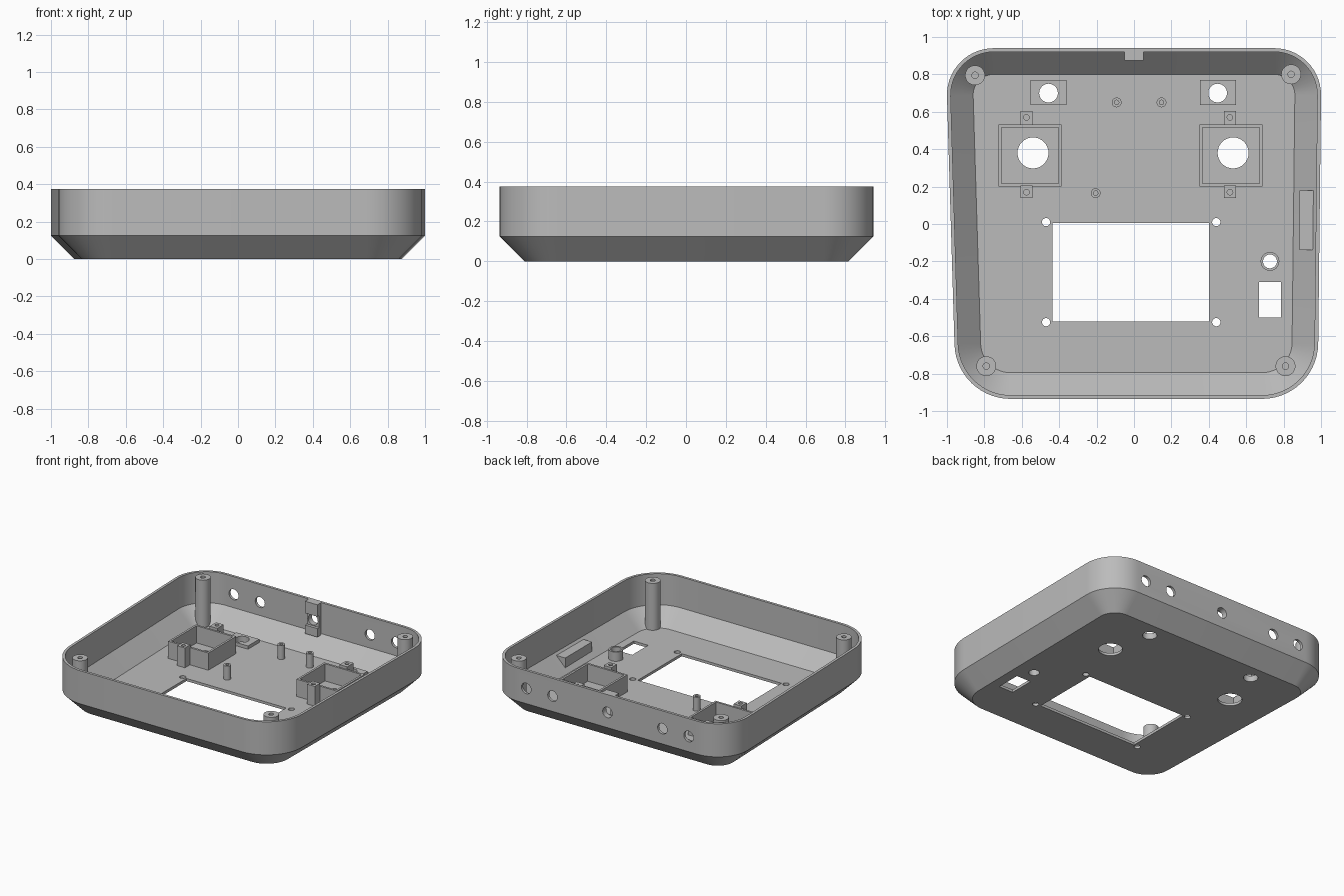
import bpy, bmesh, math
from mathutils import Vector, Matrix

if "Cube" in bpy.data.objects:
    bpy.data.objects.remove(bpy.data.objects["Cube"])

grey = bpy.data.materials.new("plain grey")
grey.use_nodes = True
grey.diffuse_color = (0.5, 0.5, 0.5, 1)
grey.node_tree.nodes["Principled BSDF"].inputs["Base Color"].default_value = (0.5, 0.5, 0.5, 1)

TOP, FLOOR, WALL, BEVEL = 0.375, 0.02, 0.02, 0.125
parts = []


def finish(name, bm):
    bmesh.ops.recalc_face_normals(bm, faces=bm.faces)
    mesh = bpy.data.meshes.new(name)
    bm.to_mesh(mesh)
    bm.free()
    mesh.materials.append(grey)
    ob = bpy.data.objects.new(name, mesh)
    bpy.context.collection.objects.link(ob)
    parts.append(ob)
    return ob


def loft(name, loops, caps=True):
    """Skin a stack of closed point loops, optionally capping both ends."""
    bm = bmesh.new()
    rows = [[bm.verts.new(p) for p in loop] for loop in loops]
    n = len(rows[0])
    for a, b in zip(rows, rows[1:]):
        for i in range(n):
            j = (i + 1) % n
            bm.faces.new((a[i], a[j], b[j], b[i]))
    if caps:
        bm.faces.new(rows[0])
        bm.faces.new(rows[-1])
    return finish(name, bm)


def add_box(bm, x0, x1, y0, y1, z0, z1):
    mat = (Matrix.Translation(((x0 + x1) / 2, (y0 + y1) / 2, (z0 + z1) / 2))
           @ Matrix.Diagonal((x1 - x0, y1 - y0, z1 - z0, 1)))
    bmesh.ops.create_cube(bm, size=1, matrix=mat)


def box(name, *size):
    bm = bmesh.new()
    add_box(bm, *size)
    return finish(name, bm)


def add_rod(bm, x, y, z, r, length, along_y=False):
    mat = Matrix.Translation((x, y, z))
    if along_y:
        mat = mat @ Matrix.Rotation(math.pi / 2, 4, 'X')
    bmesh.ops.create_cone(bm, cap_ends=True, segments=32, radius1=r, radius2=r,
                          depth=length, matrix=mat)


def circle(x, y, r, z, n=32):
    return [(x + r * math.cos(t * math.tau / n), y + r * math.sin(t * math.tau / n), z)
            for t in range(n)]


def rect(x0, x1, y0, y1, z):
    return [(x0, y0, z), (x1, y0, z), (x1, y1, z), (x0, y1, z)]


# Body outline: four corner arcs joined by their common tangents
corners = [(Vector((0.685, -0.635)), 0.30), (Vector((0.75, 0.69)), 0.25),
           (Vector((-0.75, 0.69)), 0.25), (Vector((-0.66, -0.635)), 0.30)]


def tangent_angle(a, b):
    d = b[0] - a[0]
    return math.atan2(d.y, d.x) - math.acos((a[1] - b[1]) / d.length)


def outline(inset, z, steps=14):
    pts = []
    for i, (c, r) in enumerate(corners):
        start = tangent_angle(corners[i - 1], corners[i])
        end = tangent_angle(corners[i], corners[(i + 1) % 4])
        sweep = (end - start) % math.tau
        for k in range(steps + 1):
            t = start + sweep * k / steps
            pts.append((c.x + (r - inset) * math.cos(t), c.y + (r - inset) * math.sin(t), z))
    return pts


shell = loft("tray_shell", [outline(BEVEL, 0), outline(0, BEVEL), outline(0, TOP),
                            outline(WALL, TOP), outline(WALL, BEVEL + 0.015),
                            outline(BEVEL + 0.015, FLOOR)])

# Cutter shared by all drilled parts
cut = bmesh.new()
add_box(cut, -0.435, 0.40, -0.52, 0.005, -0.1, 0.1)      # display window
add_box(cut, 0.667, 0.787, -0.50, -0.31, -0.1, 0.1)      # switch opening
for x in (-0.47, 0.44):
    for y in (0.01, -0.525):
        add_rod(cut, x, y, 0, 0.022, 0.2)
add_rod(cut, 0.727, -0.20, 0, 0.037, 0.3)                # button hole
for x in (-0.54, 0.53):
    add_rod(cut, x, 0.38, 0, 0.083, 0.2)                 # large knob holes
for x in (-0.457, 0.447):
    add_rod(cut, x, 0.70, 0, 0.05, 0.2)                  # small knob holes
for x in (-0.68, -0.46, 0, 0.46, 0.68):
    add_rod(cut, x, 0.92, 0.24, 0.04, 0.2, True)         # back wall sockets
for x in (-0.575, 0.513):
    for y in (0.17, 0.57):
        add_rod(cut, x, y, 0.16, 0.015, 0.1)             # bracket screw holes
cutter = finish("hole_cutter", cut)
parts.remove(cutter)
cutter.hide_render = True

drilled = [shell]

# Square housings with a screw tab on both ends, and low plates behind them
for side, x0, x1, tab in (("right", -0.725, -0.388, -0.575), ("left", 0.35, 0.688, 0.513)):
    t = 0.016
    inner = (x0 + t, x1 - t, 0.2 + t, 0.533 - t)
    outer = (x0, x1, 0.2, 0.533)
    loft(side + "_housing", [rect(*outer, 0.015), rect(*outer, 0.15),
                             rect(*inner, 0.15), rect(*inner, 0.015)], caps=False)
    for end, y0, y1 in (("front", 0.14, 0.205), ("back", 0.528, 0.605)):
        drilled.append(box(f"{side}_{end}_tab", tab - 0.032, tab + 0.032, y0, y1, 0.012, 0.17))
for side, x in (("right", -0.457), ("left", 0.45)):
    drilled.append(box(side + "_knob_plate", x - 0.096, x + 0.096, 0.635, 0.77, 0.012, 0.045))

# Clip behind the middle socket
drilled.append(box("clip_back", -0.052, 0.052, 0.897, 0.925, 0.13, TOP))
box("clip_lower_jaw", -0.052, 0.052, 0.875, 0.90, 0.13, 0.195)
box("clip_upper_jaw", -0.052, 0.052, 0.875, 0.90, 0.285, TOP)

# Drill and bake
for ob in drilled:
    mod = ob.modifiers.new("holes", 'BOOLEAN')
    mod.operation, mod.solver, mod.object = 'DIFFERENCE', 'EXACT', cutter
deps = bpy.context.evaluated_depsgraph_get()
baked = [bpy.data.meshes.new_from_object(ob.evaluated_get(deps)) for ob in drilled]
for ob, mesh in zip(drilled, baked):
    ob.modifiers.clear()
    ob.data = mesh
bpy.data.objects.remove(cutter)

# Corner screw posts, their feet following the sloped wall
posts = [(0.81, -0.76), (0.84, 0.80), (-0.85, 0.795), (-0.79, -0.76)]
for (x, y), (c, r) in zip(posts, corners):
    foot = [(px, py, max(0.012, (Vector((px, py)) - c).length - (r - BEVEL) + 0.012))
            for px, py, _ in circle(x, y, 0.053, 0)]
    loft("corner_post", [foot, circle(x, y, 0.053, TOP), circle(x, y, 0.017, TOP),
                         circle(x, y, 0.017, TOP - 0.1)])

# Board standoffs
for x, y in ((-0.093, 0.65), (0.147, 0.65), (-0.205, 0.165)):
    loft("standoff", [circle(x, y, 0.026, 0.012), circle(x, y, 0.026, 0.125),
                      circle(x, y, 0.012, 0.125), circle(x, y, 0.012, 0.05)])

# Button collar
loft("button_collar", [circle(0.727, -0.2, 0.05, 0.015), circle(0.727, -0.2, 0.05, 0.09),
                       circle(0.727, -0.2, 0.037, 0.09), circle(0.727, -0.2, 0.037, 0.015)],
     caps=False)

# Wedge ledge on the sloped side wall
loft("side_ledge", [[(0.885, y, 0.04), (0.885, y, 0.125), (0.97, y, 0.125)]
                    for y in (-0.14, 0.18)])

# Smooth the round surfaces, keep edges crisp
bpy.ops.object.select_all(action='DESELECT')
for ob in parts:
    ob.select_set(True)
bpy.context.view_layer.objects.active = shell
bpy.ops.object.shade_smooth_by_angle(angle=math.radians(30))
